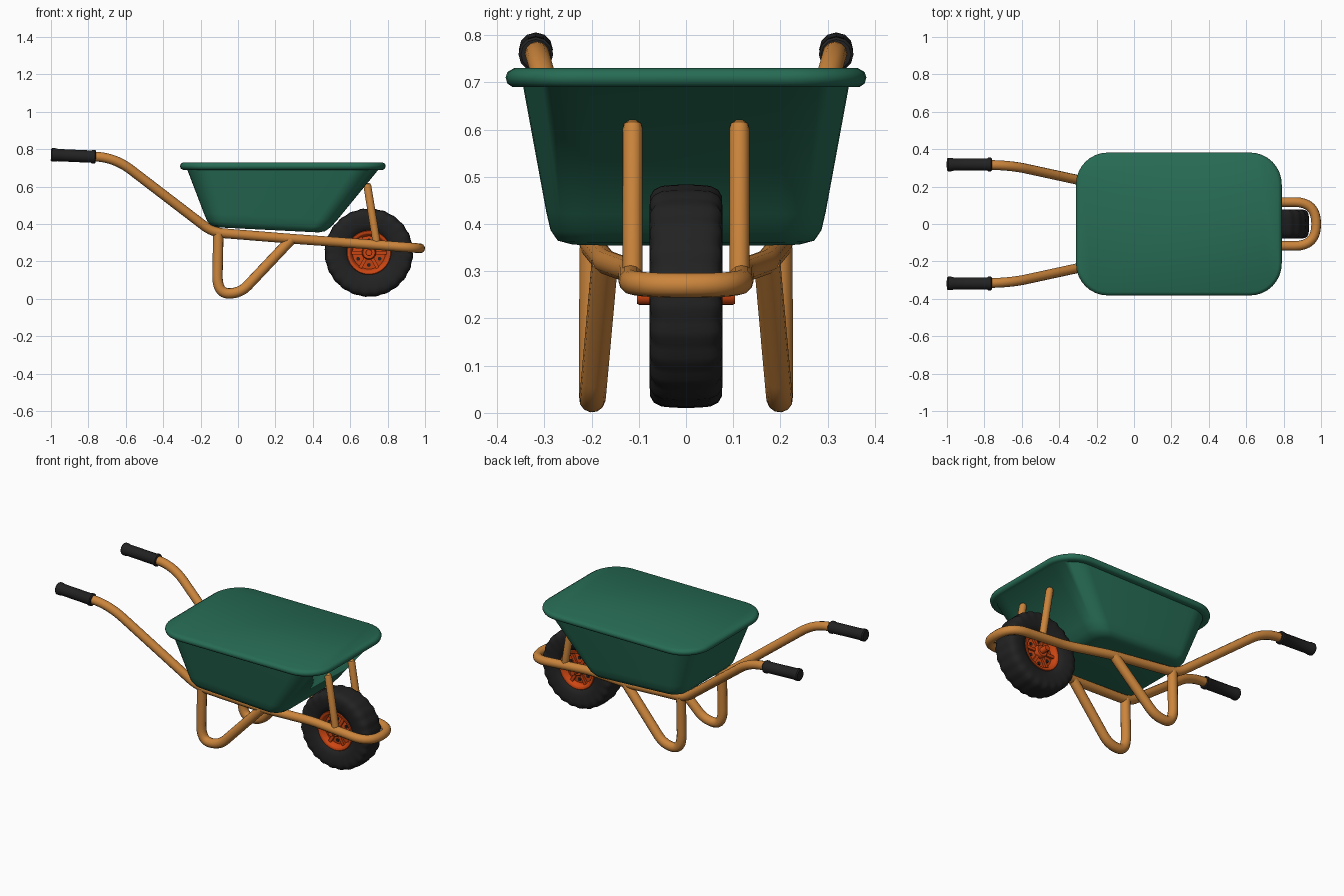
import bpy, bmesh, math
from mathutils import Vector, Matrix

if "Cube" in bpy.data.objects:
    bpy.data.objects.remove(bpy.data.objects["Cube"])

def material(name, rgb):
    m = bpy.data.materials.new(name)
    m.diffuse_color = (*rgb, 1)
    m.use_nodes = True
    m.node_tree.nodes["Principled BSDF"].inputs["Base Color"].default_value = m.diffuse_color
    return m

GREEN = material("tray green", (0.020, 0.150, 0.090))
TAN = material("frame orange", (0.60, 0.235, 0.045))
BLACK = material("rubber black", (0.016, 0.016, 0.016))
RED = material("wheel red orange", (0.60, 0.060, 0.006))

def add(name, mesh, mat, angle=40):
    mesh.materials.clear()
    mesh.materials.append(mat)
    ob = bpy.data.objects.new(name, mesh)
    bpy.context.collection.objects.link(ob)
    bpy.ops.object.select_all(action='DESELECT')
    ob.select_set(True)
    bpy.context.view_layer.objects.active = ob
    bpy.ops.object.shade_smooth_by_angle(angle=math.radians(angle))
    return ob

def finish(bm, name, mat, angle=40):
    bmesh.ops.recalc_face_normals(bm, faces=bm.faces)
    me = bpy.data.meshes.new(name)
    bm.to_mesh(me)
    bm.free()
    return add(name, me, mat, angle)

def fillet(points, dist):
    """Round the inner corners of a path."""
    p = [Vector(q) for q in points]
    out = [p[0]]
    for a, b, c, d in zip(p, p[1:], p[2:], dist):
        s = b + (a - b).normalized() * min(d, (a - b).length * 0.5)
        e = b + (c - b).normalized() * min(d, (c - b).length * 0.5)
        for i in range(9):
            t = i / 8
            out.append(s * (1 - t) ** 2 + b * 2 * t * (1 - t) + e * t * t)
    return out + [p[-1]]

def tube(name, pts, radius, mat, radii=None):
    cu = bpy.data.curves.new(name, 'CURVE')
    cu.dimensions = '3D'
    cu.bevel_depth = radius
    cu.bevel_resolution = 4
    cu.use_fill_caps = True
    sp = cu.splines.new('POLY')
    sp.points.add(len(pts) - 1)
    for i, q in enumerate(pts):
        sp.points[i].co = (*q, 1)
        sp.points[i].radius = radii[i] if radii else 1
    tmp = bpy.data.objects.new("tmp", cu)
    bpy.context.collection.objects.link(tmp)
    bpy.context.view_layer.update()
    dg = bpy.context.evaluated_depsgraph_get()
    me = bpy.data.meshes.new_from_object(tmp.evaluated_get(dg))
    bpy.data.objects.remove(tmp)
    return add(name, me, mat)

def skin(bm, rings, closed_path=False):
    n = len(rings[0])
    pairs = list(zip(rings, rings[1:]))
    if closed_path:
        pairs.append((rings[-1], rings[0]))
    for a, b in pairs:
        for i in range(n):
            j = (i + 1) % n
            bm.faces.new((a[i], a[j], b[j], b[i]))

# Tray: rounded rectangles lofted from sloping floor to rolled rim, closed on top
def section(bm, x0, x1, y, r, z, tilt):
    vs = []
    for k, (cx, cy) in enumerate([(x1 - r, y - r), (x0 + r, y - r), (x0 + r, r - y), (x1 - r, r - y)]):
        for i in range(9):
            a = math.pi / 2 * (k + i / 8)
            x = cx + r * math.cos(a)
            vs.append(bm.verts.new((x, cy + r * math.sin(a), z + tilt * (0.15 - x))))
    return vs

bm = bmesh.new()
rows = [(-0.11, 0.43, 0.245, 0.06, 0.369, 0.05), (-0.145, 0.465, 0.272, 0.08, 0.377, 0.05),
        (-0.165, 0.495, 0.287, 0.09, 0.400, 0.05), (-0.182, 0.530, 0.296, 0.10, 0.440, 0.05),
        (-0.272, 0.752, 0.345, 0.14, 0.692, 0), (-0.295, 0.775, 0.367, 0.16, 0.690, 0),
        (-0.306, 0.786, 0.378, 0.168, 0.697, 0), (-0.310, 0.790, 0.382, 0.17, 0.710, 0),
        (-0.306, 0.786, 0.378, 0.168, 0.722, 0), (-0.292, 0.772, 0.364, 0.155, 0.730, 0)]
rings = [section(bm, *r) for r in rows]
skin(bm, rings)
bm.faces.new(rings[0])
bm.faces.new(rings[-1])
finish(bm, "tray", GREEN, 60)

# Frame: one continuous tube, handle to handle around the wheel
side = [(-0.96, 0.318, 0.768), (-0.66, 0.314, 0.757), (-0.135, 0.200, 0.355),
        (0.30, 0.172, 0.320), (0.58, 0.117, 0.300), (0.974, 0.117, 0.270)]
path = side + [(x, -y, z) for x, y, z in reversed(side)]
d = [0.11, 0.06, 0.05, 0.06, 0.115]
tube("frame", fillet(path, d + d[::-1]), 0.026, TAN)

for s, tag in ((1, "left"), (-1, "right")):
    # Legs: U-shaped tubes under the frame
    leg = [(-0.105, 0.198, 0.35), (-0.112, 0.199, 0.029), (0.012, 0.198, 0.029), (0.285, 0.172, 0.318)]
    tube(tag + "_leg", fillet([(x, y * s, z) for x, y, z in leg], [0.1, 0.06]), 0.028, TAN)
    # Front braces between frame and tray
    tube(tag + "_brace", [(0.742, 0.113 * s, 0.295), (0.692, 0.113 * s, 0.602), (0.690, 0.113 * s, 0.613),
                          (0.689, 0.113 * s, 0.619)], 0.021, TAN, [1, 1, 0.85, 0.4])
    # Rubber grips with flared ends
    gx = [-1.0, -0.994, -0.975, -0.965, -0.785, -0.78, -0.765, -0.76]
    gr = [0.85, 1.03, 1.03, 0.94, 0.94, 1.05, 1.05, 0.9]
    tube(tag + "_grip", [(x, 0.318 * s, 0.770 - (x + 1) * 0.045) for x in gx], 0.035, BLACK, gr)

# Wheel parts are turned about the axle
CX, CZ = 0.70, 0.247
def lathe(name, prof, segs, mat, lug=0.0, angle=40, loop=True):
    bm = bmesh.new()
    rings = []
    for j in range(segs):
        a = 2 * math.pi * j / segs
        ring = []
        for r, y in prof:
            k = lug if (j % 4 < 2 and r > 0.2) else 0
            ring.append(bm.verts.new((CX + (r - k) * math.cos(a), y - math.copysign(k, y), CZ + (r - k) * math.sin(a))))
        rings.append(ring)
    skin(bm, rings, True)
    return finish(bm, name, mat, angle)

def both(half):
    return half + [(r, -y) for r, y in reversed(half)]

lathe("tyre", both([(0.112, 0.048), (0.122, 0.062), (0.150, 0.072), (0.190, 0.077), (0.212, 0.076),
                    (0.226, 0.068), (0.234, 0.052), (0.236, 0.032), (0.237, 0.010)]), 96, BLACK, 0.003)
lathe("wheel_rim", both([(0.0005, 0.062), (0.032, 0.062), (0.036, 0.058), (0.038, 0.036), (0.088, 0.030),
                         (0.098, 0.056), (0.104, 0.061), (0.115, 0.061), (0.119, 0.055)]), 48, RED)
lathe("axle", both([(0.0005, 0.104), (0.016, 0.104), (0.018, 0.100)]), 20, RED)

# Spokes and dark holes on both wheel faces
spokes, holes = bmesh.new(), bmesh.new()
for s in (1, -1):
    for k in range(6):
        a = math.pi / 3 * k
        turn = Matrix.Translation((CX, 0, CZ)) @ Matrix.Rotation(a, 4, 'Y')
        bmesh.ops.create_cube(spokes, size=1, matrix=turn @ Matrix.Translation((0.066, s * 0.038, 0))
                              @ Matrix.Diagonal((0.064, 0.016, 0.018, 1)))
        turn = Matrix.Translation((CX, 0, CZ)) @ Matrix.Rotation(a + math.pi / 6, 4, 'Y')
        bmesh.ops.create_cone(holes, cap_ends=True, segments=14, radius1=0.010, radius2=0.010, depth=0.006,
                              matrix=turn @ Matrix.Translation((0.066, s * 0.033, 0))
                              @ Matrix.Rotation(math.pi / 2, 4, 'X'))
finish(spokes, "wheel_spokes", RED)
finish(holes, "wheel_holes", BLACK)
